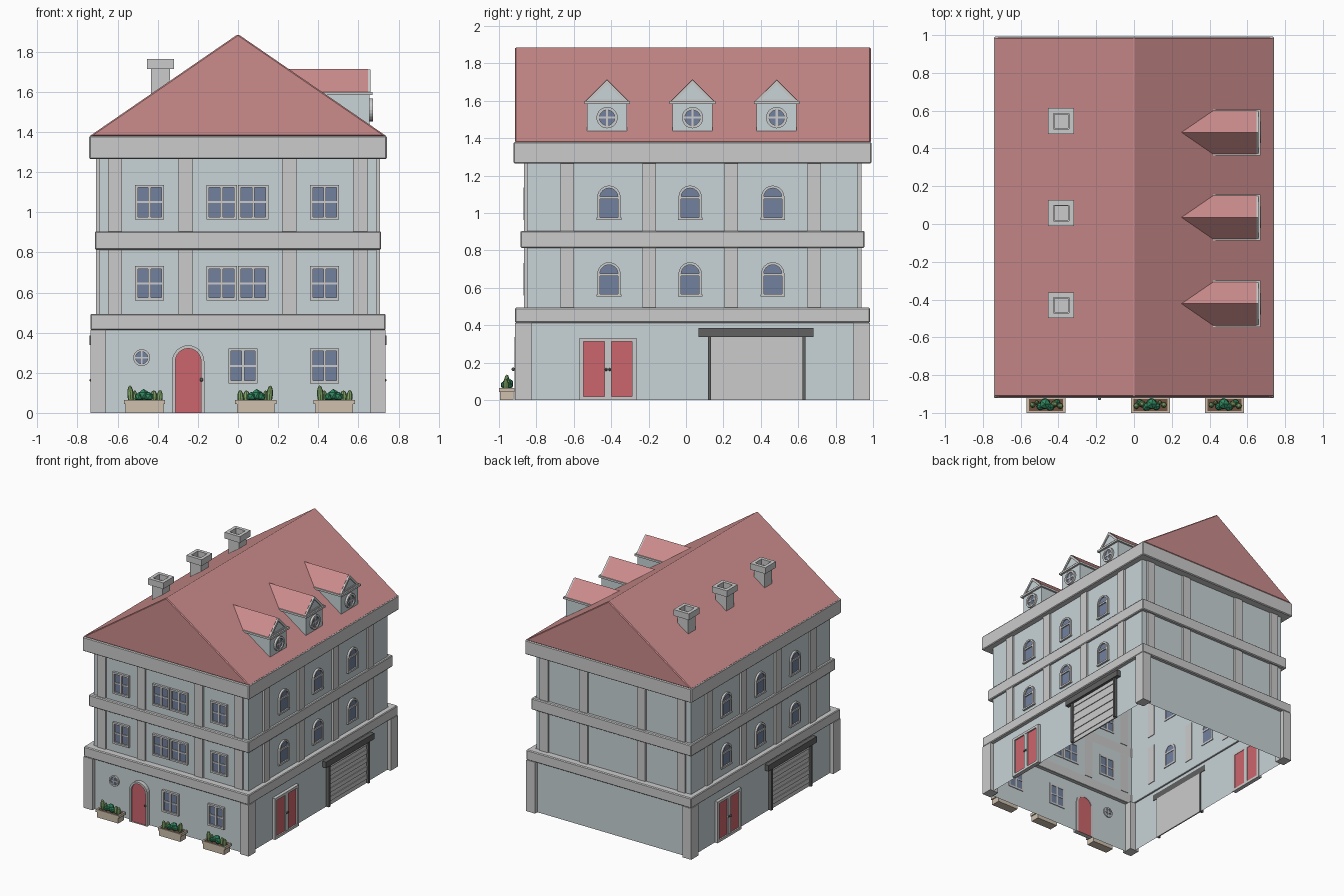
import bpy, bmesh, math
from mathutils import Matrix, Vector

if "Cube" in bpy.data.objects:
    bpy.data.objects.remove(bpy.data.objects["Cube"])

CY = 0.035                      # centre of the house body in y
COL = {"wall": (.58, .66, .68), "roof": (.60, .26, .26), "door": (.60, .13, .15),
       "glass": (.17, .22, .34), "dark": (.12, .12, .12), "pot": (.62, .53, .42),
       "soil": (.16, .08, .05), "leaf": (.03, .25, .12), "cactus": (.22, .38, .14)}
MATS, PARTS = {}, {}
for k, c in COL.items():
    MATS[k] = bpy.data.materials.new(k)
    MATS[k].diffuse_color = (*c, 1)


def part(name, mat=None):
    if name not in PARTS:
        PARTS[name] = (bmesh.new(), mat)
    return PARTS[name][0]


def facade(turns, half):
    """Local frame: x runs along the facade, -y points outward."""
    return (Matrix.Translation((0, CY, 0)) @ Matrix.Rotation(turns * math.pi / 2, 4, 'Z')
            @ Matrix.Translation((0, -half, 0)))


def rect(u0, u1, z0, z1):
    return [(u0, z0), (u1, z0), (u1, z1), (u0, z1)]


def circle(u, z, r, n=20):
    return [(u + r * math.cos(i * 2 * math.pi / n), z + r * math.sin(i * 2 * math.pi / n)) for i in range(n)]


def arch(u0, u1, z0, z1, rise=None, n=12):
    r = (u1 - u0) / 2
    h = r if rise is None else rise
    top = [((u0 + u1) / 2 + r * math.cos(i * math.pi / n), z1 - h + h * math.sin(i * math.pi / n)) for i in range(n + 1)]
    return [(u0, z0), (u1, z0)] + top


def prism(bm, M, pts, d0, d1):
    a, b = ([bm.verts.new(M @ Vector((u, -d, z))) for u, z in pts] for d in (d0, d1))
    n = len(pts)
    bm.faces.new(a)
    bm.faces.new(b)
    for i in range(n):
        bm.faces.new((a[i], a[(i + 1) % n], b[(i + 1) % n], b[i]))


def box(bm, M, u0, u1, d0, d1, z0, z1):
    prism(bm, M, rect(u0, u1, z0, z1), d0, d1)


def ring(bm, M, outer, inner, d0, d1):
    loops = [[bm.verts.new(M @ Vector((u, -d, z))) for u, z in p]
             for p, d in ((outer, d0), (outer, d1), (inner, d1), (inner, d0))]
    n = len(outer)
    for k in range(4):
        p, q = loops[k], loops[(k + 1) % 4]
        for i in range(n):
            bm.faces.new((p[i], p[(i + 1) % n], q[(i + 1) % n], q[i]))


UP = Matrix.Rotation(-math.pi / 2, 4, 'X')   # lays a profile flat: (u, z) -> (x, y)
UP = Matrix(((1, 0, 0, 0), (0, 0, 1, CY), (0, -1, 0, 0), (0, 0, 0, 1)))


def band(name, hx, hy, z0, z1, ix=.69, iy=.885):
    ring(part(name), UP, rect(-hx, hx, -hy, hy), rect(-ix, ix, -iy, iy), z0, z1)


def wall(name, hx, hy, z0, z1):
    bm = part(name, "wall")
    c = [(-hx, -hy), (hx, -hy), (hx, hy), (-hx, hy)]
    lo, hi = ([bm.verts.new((x, y + CY, z)) for x, y in c] for z in (z0, z1))
    for i in range(4):
        bm.faces.new((lo[i], lo[(i + 1) % 4], hi[(i + 1) % 4], hi[i]))


# walls, bands and cornice (open underneath)
wall("ground_walls", .705, .92, 0, .413)
wall("upper_walls", .69, .885, .413, 1.38)
band("ground_band", .736, .95, .413, .494)
band("middle_band", .713, .92, .813, .905)
band("cornice", .742, .957, 1.265, 1.38)
for sx in (-1, 1):
    for sy in (-1, 1):
        prism(part("ground_corner_posts"), UP,
              [(sx * a, sy * b) for a, b in ((.657, .86), (.736, .86), (.736, .95), (.657, .95))], 0, .413)

# pilasters on all four sides
for t in range(4):
    us = (-.613, -.26, .255, .61) if t % 2 == 0 else (-.67, -.232, .208, .65)
    for u in us:
        for z0, z1 in ((.494, .813), (.905, 1.265)):
            box(part("pilasters"), facade(t, .69 if t % 2 else .885), u - .036, u + .036, -.005, .017, z0, z1)


def window(M, u0, u1, z0, z1):
    f, g, um, zm = part("window_frames"), part("window_glass", "glass"), (u0 + u1) / 2, (z0 + z1) / 2
    ring(f, M, rect(u0, u1, z0, z1), rect(u0 + .014, u1 - .014, z0 + .014, z1 - .014), -.006, .018)
    box(f, M, um - .007, um + .007, -.006, .013, z0 + .01, z1 - .01)
    box(f, M, u0 + .01, u1 - .01, -.006, .011, zm - .005, zm + .005)
    box(g, M, u0 + .01, u1 - .01, -.003, .005, z0 + .01, z1 - .01)


def round_window(M, u, z, r, d):
    f = part("round_window_frames")
    ring(f, M, circle(u, z, r), circle(u, z, r * .72), d - .01, d + .015)
    w = r * .1
    box(f, M, u - w, u + w, d - .01, d + .01, z - r * .8, z + r * .8)
    box(f, M, u - r * .8, u + r * .8, d - .01, d + .009, z - w, z + w)
    prism(part("round_window_glass", "glass"), M, circle(u, z, r * .8), d - .004, d + .005)


# front windows
F, FU = facade(0, .92), facade(0, .885)
for z0, z1 in ((.56, .732), (.963, 1.137)):
    for u0, u1 in ((-.513, -.368), (-.158, -.006), (0, .152), (.36, .504)):
        window(FU, u0, u1, z0, z1)
for u0, u1 in ((-.048, .098), (.36, .504)):
    window(F, u0, u1, .147, .322)
round_window(F, -.48, .275, .042, 0)

# arched front door
ring(part("front_door_frame"), F, arch(-.328, -.168, 0, .337), arch(-.312, -.184, 0, .321), -.006, .033)
prism(part("front_door", "door"), F, arch(-.314, -.182, 0, .323), -.003, .018)
bmesh.ops.create_uvsphere(part("front_door_knob", "dark"), u_segments=10, v_segments=6, radius=.009,
                          matrix=Matrix.Translation((-.182, -.924, .165)))

# side facades: arched windows, double door, shutter gate
for t in (1, 3):
    S, G = facade(t, .69), facade(t, .705)
    for u in (-.447, -.013, .429):
        for z in (.553, .963):
            f, a, b, m = part("arched_window_frames"), u - .062, u + .062, z + .118
            ring(f, S, arch(a, b, z, z + .184), arch(a + .014, b - .014, z + .014, z + .17), -.006, .016)
            box(f, S, a + .008, b - .008, -.006, .014, m - .007, m + .007)
            box(f, S, a - .004, b + .004, -.006, .016, z, z + .012)
            prism(part("arched_window_glass", "glass"), S, arch(a + .01, b - .01, z + .01, z + .174), -.003, .005)
    f = part("side_door_frames")
    ring(f, G, rect(-.605, -.30, 0, .332), rect(-.582, -.323, .02, .312), -.006, .026)
    box(f, G, -.472, -.433, -.006, .024, .02, .312)
    for u0, u1, h in ((-.584, -.470, -.462), (-.435, -.321, -.443)):
        box(part("side_doors", "door"), G, u0, u1, -.003, .015, .018, .314)
        bmesh.ops.create_uvsphere(part("side_door_knobs", "dark"), u_segments=8, v_segments=6, radius=.008,
                                  matrix=G @ Matrix.Translation((h, -.027, .163)))
    for i in range(10):
        box(part("shutter_slats"), G, .09, .60, -.004, .012 if i % 2 else .006, i * .034, (i + 1) * .034)
    d = part("shutter_box_and_rails", "dark")
    box(d, G, .032, .647, -.004, .034, .338, .386)
    for u in (.082, .587):
        box(d, G, u, u + .018, -.004, .024, 0, .34)

# main roof
prism(part("roof", "roof"), facade(0, 0), [(-.742, 1.378), (.742, 1.378), (0, 1.888)], -.953, .95)

# dormers: local outward distance equals x
R = facade(1, 0)
for u in (-.457, 0, .45):
    box(part("dormer_bodies", "wall"), R, u - .107, u + .107, .40, .655, 1.43, 1.588)
    box(part("dormer_cornices"), R, u - .122, u + .122, .40, .671, 1.584, 1.60)
    tri = lambda w, z0, z1: [(u - w, z0), (u + w, z0), (u, z1)]
    prism(part("dormer_roofs", "roof"), R, tri(.115, 1.60, 1.715), .24, .648)
    prism(part("dormer_gables", "wall"), R, tri(.09, 1.60, 1.69), .64, .652)
    ring(part("dormer_gable_trim"), R, tri(.113, 1.60, 1.712), tri(.078, 1.611, 1.688), .645, .660)
    round_window(R, u, 1.51, .057, .657)

# chimneys with hollow caps
for y in (.545, .058, -.43):
    f = part("chimneys")
    sq = lambda r: rect(-.386 - r, -.386 + r, y - CY - r, y - CY + r)
    ring(f, UP, sq(.048), sq(.036), 1.50, 1.72)
    ring(f, UP, sq(.068), sq(.041), 1.715, 1.765)
    prism(f, UP, sq(.04), 1.69, 1.70)
# flat profiles map to negative y, so the chimneys are mirrored into place
bmesh.ops.transform(part("chimneys"), matrix=Matrix(((1, 0, 0, 0), (0, -1, 0, 2 * CY), (0, 0, 1, 0), (0, 0, 0, 1))),
                    verts=[])


def blob(bm, x, y, z, sx, sy, sz, tilt=0):
    bmesh.ops.create_uvsphere(bm, u_segments=8, v_segments=6, radius=1,
                              matrix=Matrix.Translation((x, y, z)) @ Matrix.Rotation(tilt, 4, 'Y')
                              @ Matrix.Diagonal((sx, sy, sz, 1)))


# planters with cacti and succulents
for x, s in ((-.466, 1), (.088, -1), (.48, 1)):
    P = Matrix.Translation((x, -.958, 0))
    box(part("planter_boxes", "pot"), P, -.094, .094, -.037, .037, 0, .05)
    flat = Matrix.Translation((x, -.958, 0)) @ Matrix(((1, 0, 0, 0), (0, 0, 1, 0), (0, -1, 0, 0), (0, 0, 0, 1)))
    ring(part("planter_rims", "pot"), flat, rect(-.103, .103, -.042, .042), rect(-.09, .09, -.031, .031), .044, .065)
    box(part("planter_soil", "soil"), P, -.092, .092, -.033, .033, .048, .058)
    c, l = part("cacti", "cactus"), part("succulents", "leaf")
    for dx, dy, z, w, h in ((-.07, 0, .09, .016, .047), (-.048, .012, .08, .012, .033),
                            (.045, .005, .08, .018, .032), (.075, -.005, .075, .016, .04)):
        blob(c, x + s * dx, -.958 + dy, z, w, w, h, s * dx)
    for dx, dy, r in ((-.03, -.008, .022), (-.005, .006, .032), (.022, -.01, .024), (.058, .014, .018)):
        bmesh.ops.create_icosphere(l, subdivisions=1, radius=r,
                                   matrix=Matrix.Translation((x + s * dx, -.958 + dy, .062 + r * .8)))

# turn the collected parts into objects
for name, (bm, mat) in PARTS.items():
    bmesh.ops.recalc_face_normals(bm, faces=bm.faces)
    me = bpy.data.meshes.new(name)
    bm.to_mesh(me)
    bm.free()
    ob = bpy.data.objects.new(name, me)
    bpy.context.collection.objects.link(ob)
    if mat:
        me.materials.append(MATS[mat])
    if name in ("roof", "cornice", "middle_band", "ground_band"):
        mod = ob.modifiers.new("edge", 'BEVEL')
        mod.width, mod.segments = .006, 1

for m in bpy.data.materials:
    if m.users and not m.is_grease_pencil:
        m.use_nodes = True
        m.node_tree.nodes["Principled BSDF"].inputs["Base Color"].default_value = m.diffuse_color
